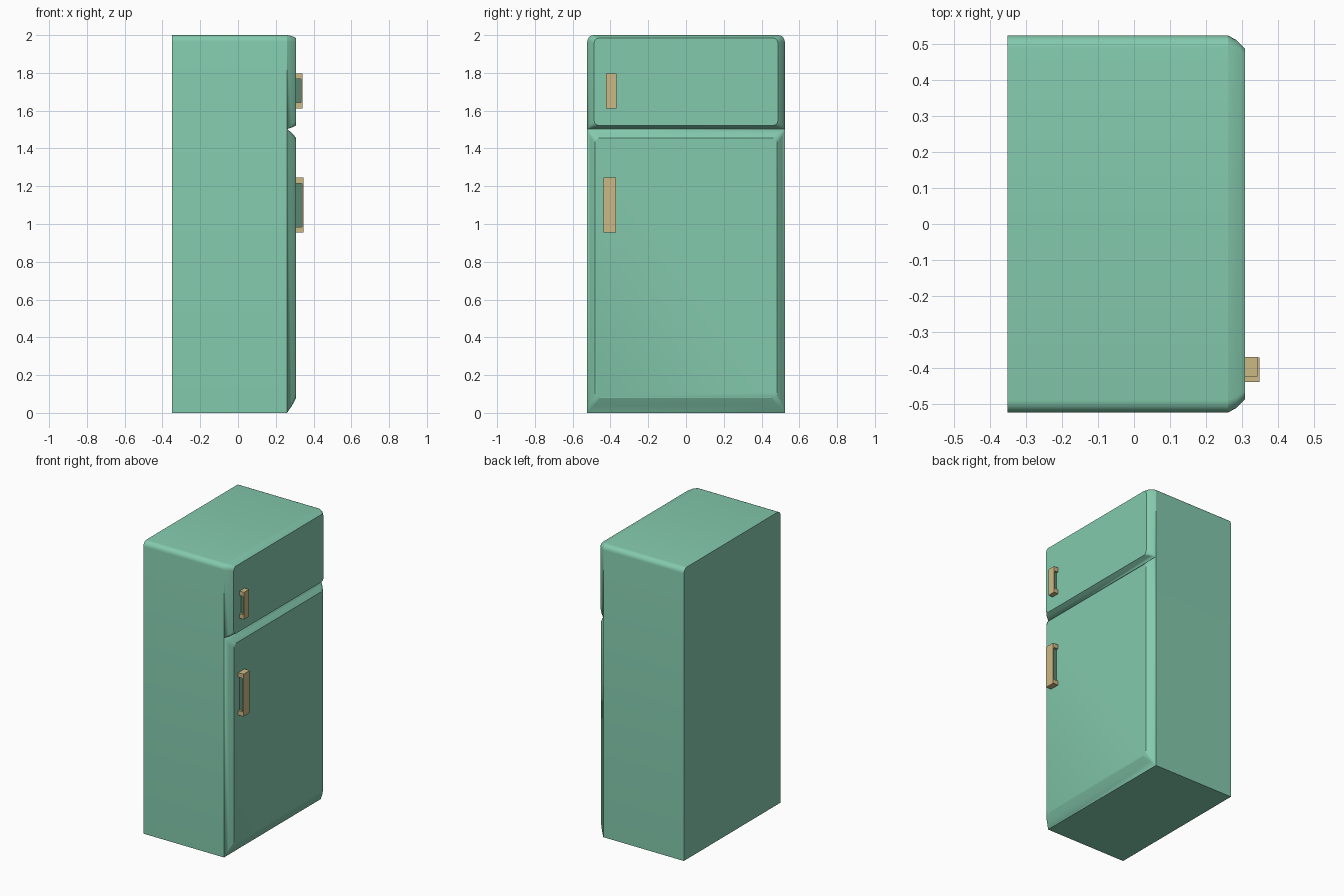
import bpy, bmesh, math

if "Cube" in bpy.data.objects:
    bpy.data.objects.remove(bpy.data.objects["Cube"])


def material(name, rgb):
    m = bpy.data.materials.new(name)
    m.diffuse_color = (*rgb, 1)
    m.use_nodes = True
    m.node_tree.nodes["Principled BSDF"].inputs["Base Color"].default_value = m.diffuse_color
    return m


GREEN = material("mint_enamel", (0.23, 0.59, 0.42))
SHADE = material("dark_mint", (0.10, 0.24, 0.17))
TAN = material("warm_metal", (0.60, 0.49, 0.23))


def finish(bm, name, mat, smooth=None):
    bmesh.ops.remove_doubles(bm, verts=bm.verts, dist=1e-5)
    bmesh.ops.recalc_face_normals(bm, faces=bm.faces)
    me = bpy.data.meshes.new(name)
    bm.to_mesh(me)
    bm.free()
    ob = bpy.data.objects.new(name, me)
    bpy.context.collection.objects.link(ob)
    me.materials.append(mat)
    if smooth:
        bpy.ops.object.select_all(action='DESELECT')
        ob.select_set(True)
        bpy.context.view_layer.objects.active = ob
        bpy.ops.object.shade_smooth_by_angle(angle=math.radians(smooth))
    return ob


def ring(bm, x, w, z0, z1, rb, rt, seg=5):
    """Rounded rectangle in the YZ plane, bottom radius rb, top radius rt."""
    out = []
    for q, (sy, z, r) in enumerate(((1, z1, rt), (-1, z1, rt), (-1, z0, rb), (1, z0, rb))):
        cy = sy * (w - r)
        cz = z - r if z == z1 else z + r
        for i in range(seg + 1):
            a = math.pi / 2 * (q + i / seg)
            out.append(bm.verts.new((x, cy + r * math.cos(a), cz + r * math.sin(a))))
    return out


def loft(name, sections, back_cap):
    bm = bmesh.new()
    rings = [ring(bm, *s) for s in sections]
    for a, b in zip(rings, rings[1:]):
        for i in range(len(a)):
            j = (i + 1) % len(a)
            bm.faces.new((a[i], a[j], b[j], b[i]))
    bm.faces.new(rings[-1])
    if back_cap:
        bm.faces.new(rings[0])
    return finish(bm, name, GREEN, 25)


def box(name, x, y, z, mat):
    bm = bmesh.new()
    bmesh.ops.create_cube(bm, size=1)
    for v in bm.verts:
        v.co = [(r[0] + r[1]) / 2 + c * (r[1] - r[0]) for c, r in zip(v.co, (x, y, z))]
    return finish(bm, name, mat)


# cabinet, rounded only along its two top edges
loft("cabinet", [(-0.35, 0.523, 0, 2, 0, 0.035),
                 (0.26, 0.523, 0, 2, 0, 0.035)], True)

# doors: bevelled in two steps toward the front
loft("fridge_door", [(0.26, 0.523, 0, 1.503, 0, 0),
                     (0.285, 0.508, 0.037, 1.482, 0.02, 0.02),
                     (0.308, 0.482, 0.08, 1.456, 0.03, 0.03)], False)
loft("freezer_door", [(0.26, 0.523, 1.503, 2, 0, 0.035),
                      (0.285, 0.509, 1.511, 1.995, 0.015, 0.03),
                      (0.308, 0.486, 1.522, 1.984, 0.025, 0.025)], False)

# handles: end blocks, front grip plate and a recessed core
for name, y0, y1, z0, z1, x1 in (("freezer_handle", -0.423, -0.368, 1.612, 1.798, 0.342),
                                 ("fridge_handle", -0.438, -0.370, 0.955, 1.245, 0.348)):
    e = 0.03
    box(name + "_bottom", (0.304, x1), (y0, y1), (z0, z0 + e), TAN)
    box(name + "_top", (0.304, x1), (y0, y1), (z1 - e, z1), TAN)
    box(name + "_grip", (x1 - 0.008, x1), (y0, y1), (z0 + e, z1 - e), TAN)
    box(name + "_core", (0.304, x1 - 0.008), (y0 + 0.015, y1 - 0.015),
        (z0 + e, z1 - e), SHADE)
